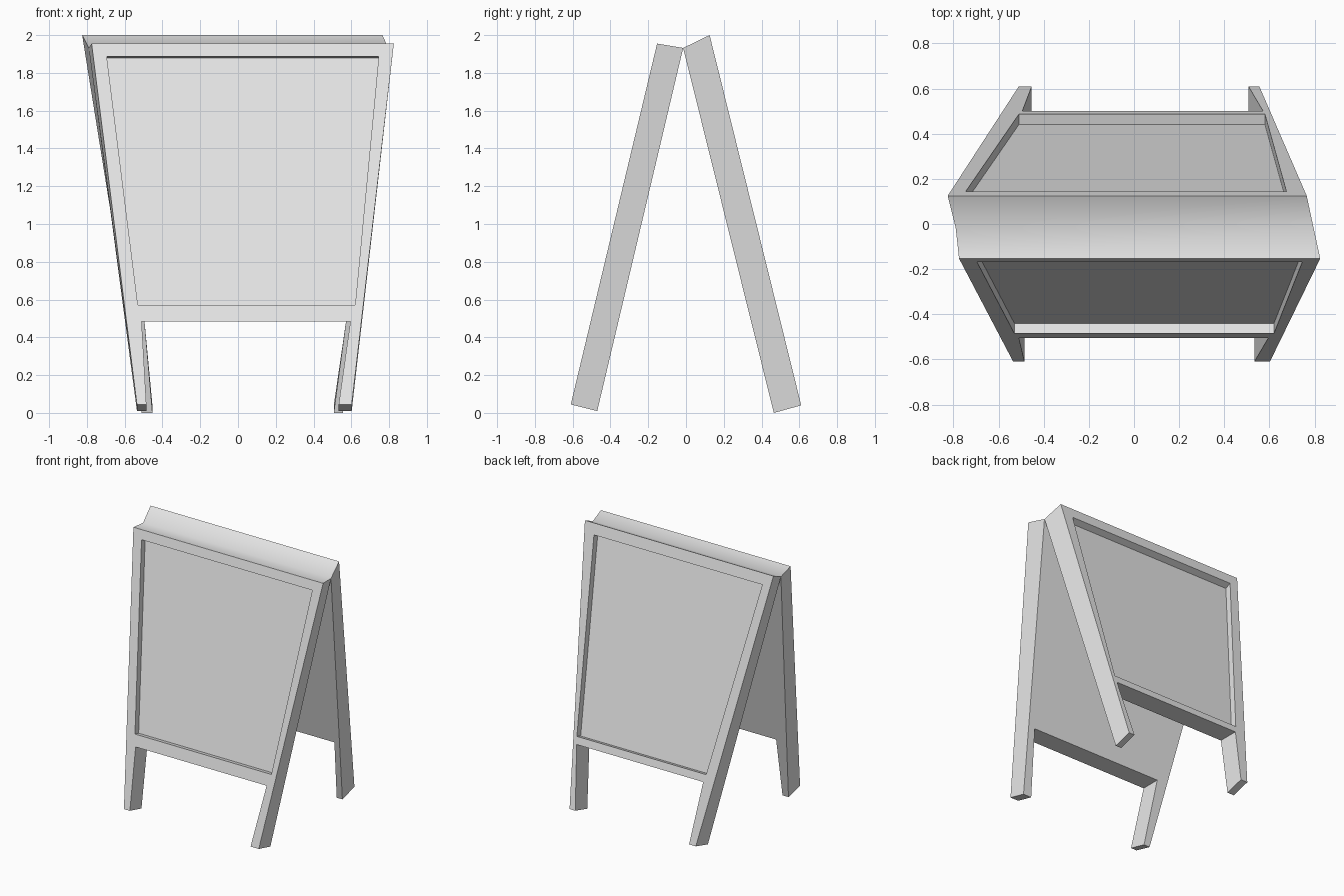
import bpy, bmesh
from mathutils import Vector

cube = bpy.data.objects.get("Cube")
if cube:
    bpy.data.objects.remove(cube, do_unlink=True)

grey = bpy.data.materials.new("plain_grey")
grey.use_nodes = True
grey.diffuse_color = (0.8, 0.8, 0.8, 1)
grey.node_tree.nodes["Principled BSDF"].inputs["Base Color"].default_value = (0.8, 0.8, 0.8, 1)

RIDGE = Vector((0, -0.015, 1.932))
RIDGE_X = (-0.79, 0.795)
RECESS = 0.32  # recess depth as a share of the panel thickness


def add_object(name, bm):
    mesh = bpy.data.meshes.new(name)
    bm.to_mesh(mesh)
    bm.free()
    mesh.materials.append(grey)
    obj = bpy.data.objects.new(name, mesh)
    bpy.context.collection.objects.link(obj)
    return obj


def build_panel(name, top, foot, inner_foot, top_x, leg_l, leg_r, rail, window):
    """Leaning board: tapered frame, two legs and a recessed face.
    top, foot, inner_foot are (y, z); the rest are x spans and heights."""
    bm = bmesh.new()
    top, foot, inner_foot = (Vector((0, *p)) for p in (top, foot, inner_foot))

    def at(x, z, depth=0.0, level=False):
        # Point on the slope, moved through the thickness
        t = (top.z - z) / (top.z - foot.z)
        inner_t = (RIDGE.z - z) / (RIDGE.z - inner_foot.z) if level else t
        p = top.lerp(foot, t).lerp(RIDGE.lerp(inner_foot, inner_t), depth)
        return bm.verts.new((x, p.y, p.z))

    def outline(depth, xs):
        return [at(xs[0], top.z, depth), at(xs[1], top.z, depth),
                at(leg_r[1], foot.z, depth), at(leg_r[0], foot.z, depth),
                at(rail[1], rail[2], depth, True), at(rail[0], rail[2], depth, True),
                at(leg_l[1], foot.z, depth), at(leg_l[0], foot.z, depth)]

    def opening(depth):
        (l1, r1, z1), (l2, r2, z2) = window
        return [at(l1, z1, depth), at(r1, z1, depth), at(r2, z2, depth), at(l2, z2, depth)]

    o, i = outline(0, top_x), outline(1, RIDGE_X)
    w, f = opening(0), opening(RECESS)
    # Frame around the recess
    bm.faces.new((o[0], o[1], w[1], w[0]))
    bm.faces.new((o[1], o[2], o[3], o[4], w[2], w[1]))
    bm.faces.new((o[4], o[5], w[3], w[2]))
    bm.faces.new((o[5], o[6], o[7], o[0], w[0], w[3]))
    # Recess walls and floor
    for k in range(4):
        n = (k + 1) % 4
        bm.faces.new((w[k], w[n], f[n], f[k]))
    bm.faces.new(f)
    # Inner face and edges; the fold closes the top
    bm.faces.new(i)
    for k in range(1, 8):
        n = (k + 1) % 8
        bm.faces.new((o[k], o[n], i[n], i[k]))
    cap = bm.faces.new((o[0], o[1], i[1], i[0]))
    bmesh.ops.recalc_face_normals(bm, faces=bm.faces)
    bmesh.ops.delete(bm, geom=[cap], context='FACES_ONLY')
    return add_object(name, bm)


FRONT_TOP, FRONT_X = (-0.153, 1.955), (-0.775, 0.825)
BACK_TOP, BACK_X = (0.125, 2.0), (-0.825, 0.765)

build_panel("front_panel", FRONT_TOP, (-0.61, 0.045), (-0.47, 0.01), FRONT_X,
            (-0.535, -0.485), (0.533, 0.602), (-0.51, 0.595, 0.485),
            ((-0.695, 0.745, 1.887), (-0.53, 0.62, 0.57)))
build_panel("back_panel", BACK_TOP, (0.61, 0.04), (0.465, 0.0), BACK_X,
            (-0.51, -0.453), (0.507, 0.555), (-0.495, 0.572, 0.485),
            ((-0.745, 0.675, 1.92), (-0.51, 0.58, 0.54)))

# Softly shaded fold joining both top edges
bm = bmesh.new()
rows = [[bm.verts.new((x, y, z)) for x in xs] for xs, (y, z) in
        ((FRONT_X, FRONT_TOP), (RIDGE_X, RIDGE.yz), (BACK_X, BACK_TOP))]
for a, b in zip(rows, rows[1:]):
    bm.faces.new((a[0], a[1], b[1], b[0])).smooth = True
add_object("top_fold", bm)
